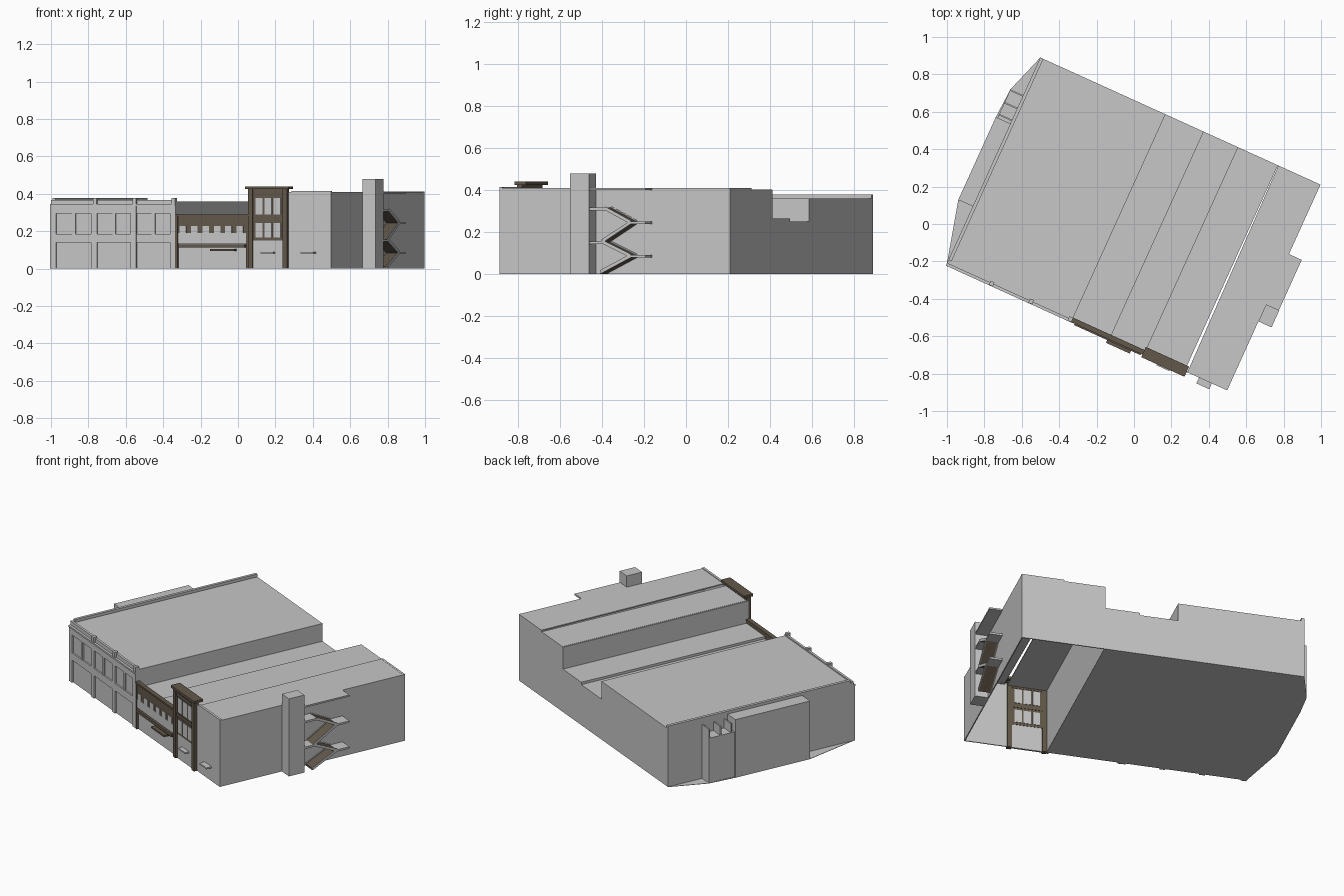
import bpy, bmesh, math
from mathutils import Matrix, Vector

if "Cube" in bpy.data.objects:
    bpy.data.objects.remove(bpy.data.objects["Cube"])

# Local frame: u runs along the street front, v runs to the back, z is up
FRAME = Matrix.Translation((-1.0, -0.21, 0)) @ Matrix.Rotation(math.radians(-24.4), 4, 'Z')
U, V = 1.645, 1.208
A, B, C, D = 0.735, 0.957, 1.165, 1.395   # party lines between the buildings


def material(name, rgb):
    m = bpy.data.materials.new(name)
    m.diffuse_color = (*rgb, 1)
    m.use_nodes = True
    m.node_tree.nodes["Principled BSDF"].inputs["Base Color"].default_value = m.diffuse_color
    return m


GREY = material("light grey", (0.57, 0.57, 0.57))
BROWN = material("dark brown", (0.125, 0.098, 0.07))


def finish(name, bm, mats):
    bmesh.ops.recalc_face_normals(bm, faces=bm.faces)
    bm.transform(FRAME)
    me = bpy.data.meshes.new(name)
    bm.to_mesh(me)
    bm.free()
    for m in mats:
        me.materials.append(m)
    ob = bpy.data.objects.new(name, me)
    bpy.context.collection.objects.link(ob)
    return ob


def boxes(name, items, mat=GREY):
    """Each item is u0, u1, v0, v1, z0, z1."""
    bm = bmesh.new()
    for u0, u1, v0, v1, z0, z1 in items:
        mtx = Matrix.Translation(((u0 + u1) / 2, (v0 + v1) / 2, (z0 + z1) / 2)) \
            @ Matrix.Diagonal((u1 - u0, v1 - v0, z1 - z0, 1))
        bmesh.ops.create_cube(bm, size=1, matrix=mtx)
    return finish(name, bm, [mat])


def prism(bm, pts, shift):
    """Extrude a closed outline by a vector."""
    f = bm.faces.new([bm.verts.new(p) for p in pts])
    r = bmesh.ops.extrude_face_region(bm, geom=[f], use_keep_orig=True)
    bmesh.ops.translate(bm, vec=Vector(shift),
                        verts=[g for g in r['geom'] if isinstance(g, bmesh.types.BMVert)])


def slab(name, pts, z, t):
    bm = bmesh.new()
    prism(bm, [(u, v, z) for u, v in pts], (0, 0, t))
    return finish(name, bm, [GREY])


# Left building and the two low middle buildings
boxes("left_building", [(0, A, 0, V, 0, 0.36)])
boxes("low_building_left", [(A, B, 0, V, 0, 0.25)])
boxes("low_building_right", [(B, C, 0, V, 0, 0.265)])

# Right buildings: hollow shells, open below
T = 0.006
boxes("tall_building_walls", [
    (C - T, C, 0, V, 0, 0.40),
    (C, U, V - T, V, 0, 0.40),
    (U - T, U, 0, V, 0, 0.41),
    (D, U, 0, T, 0, 0.41)])
boxes("tower_building_roof", [(C, D, 0, V, 0.395, 0.402)])
slab("right_building_roof", [(D + 0.016, 0.012), (U, 0), (U, V), (D + 0.003, V)], 0.403, 0.007)
boxes("right_roof_curbs", [(D + 0.016, U, 0, 0.014, 0.40, 0.414),
                           (D + 0.004, U, V - 0.012, V, 0.40, 0.411)])

# Left building roof edge
boxes("left_roof_parapet", [(0, 0.018, 0.02, V, 0.36, 0.378)])
boxes("front_parapet", [(0, A, 0, 0.014, 0.36, 0.368)])
boxes("parapet_posts", [(u - 0.022, u, -0.012, 0.012, 0.335, 0.378)
                        for u in (0.274, 0.505, A)])

# Left facade relief: piers, bands, mullions
rights = (0.033, 0.274, 0.505, A)
boxes("facade_piers", [(u - 0.033, u, -0.01, 0, 0, 0.335) for u in rights])
boxes("facade_bands", [(0, A, -0.009, 0, 0.14, 0.185),
                       (0, A, -0.009, 0, 0.295, 0.335),
                       (0, A, -0.014, 0, 0.335, 0.345)])
mullions = []
for a, b in zip(rights, rights[1:]):
    gap = (b - 0.033 - a) / 2
    mullions.append((a + gap - 0.01, a + gap + 0.01, -0.007, 0, 0.185, 0.295))
boxes("upper_mullions", mullions)

# Left side annex, stair fins and ground plate
boxes("side_annex", [(-0.085, 0, 0.334, 0.82, 0, 0.36)])
boxes("side_annex_low_part", [(-0.075, 0, 0.82, 0.987, 0, 0.28)])
boxes("side_annex_fins", [(-0.075, 0, v, v + 0.008, 0.28, 0.335) for v in (0.835, 0.905, 0.979)])
slab("ground_plate", [(0, 0), (-0.085, 0.334), (-0.085, 0.82), (-0.075, 0.987), (0, V)], 0, 0.002)

# Middle facade: brown upper storey with windows, ledge and side posts
boxes("middle_upper_wall", [(A, C, -0.008, 0.012, 0.19, 0.285)], BROWN)
boxes("middle_cornice", [(A, C, -0.013, 0.014, 0.28, 0.29)], BROWN)
boxes("middle_windows", [(A + 0.025 + i * 0.067, A + 0.063 + i * 0.067, -0.011, 0, 0.165, 0.228)
                         for i in range(6)])
boxes("middle_sill_band", [(A + 0.015, C - 0.015, -0.011, 0, 0.135, 0.19)])
boxes("middle_ledge", [(A + 0.02, C - 0.02, -0.02, 0, 0.112, 0.13)], BROWN)
boxes("middle_posts", [(A, A + 0.014, -0.012, 0, 0, 0.29),
                       (C - 0.014, C, -0.012, 0, 0, 0.29)], BROWN)
boxes("middle_canopy", [(0.95, 1.09, -0.036, 0, 0.094, 0.104)], BROWN)

# Tower facade: brown frame, two rows of three windows, pale shopfront
boxes("tower_wall", [(C, D, -0.008, 0.006, 0.15, 0.43)], BROWN)
boxes("tower_posts", [(C, C + 0.026, -0.02, 0.008, 0, 0.43),
                      (D - 0.026, D, -0.02, 0.008, 0, 0.43)], BROWN)
boxes("tower_bands", [(C, D, -0.012, 0.008, z, z + 0.02) for z in (0.26, 0.385)], BROWN)
boxes("tower_cornice", [(C - 0.012, D + 0.012, -0.028, 0.032, 0.425, 0.44)], BROWN)
windows = []
for i in range(3):
    u = C + 0.04 + i * 0.053
    windows += [(u, u + 0.042, -0.011, 0.009, 0.165, 0.245),
                (u, u + 0.042, -0.011, 0.009, 0.29, 0.378)]
boxes("tower_windows", windows)
boxes("tower_shopfront", [(C + 0.026, D - 0.026, -0.008, 0.004, 0, 0.15)])

# Small door canopies
boxes("door_canopies", [(1.245, 1.32, -0.034, 0, 0.081, 0.09),
                        (1.48, 1.555, -0.034, 0, 0.081, 0.09)])

# Chimney and escape stair on the right wall
boxes("chimney", [(U, U + 0.077, 0.405, 0.505, 0, 0.48)])
boxes("stair_canopy", [(U, U + 0.075, 0.505, 0.80, 0.40, 0.41)])
boxes("stair_landings", [(U, U + 0.075, v0, v1, z - 0.012, z) for v0, v1, z in (
    (0.505, 0.587, 0.316), (0.72, 0.80, 0.25), (0.505, 0.575, 0.156), (0.72, 0.80, 0.09))])
flights = [((0.587, 0.316), (0.72, 0.25)), ((0.72, 0.25), (0.565, 0.156)),
           ((0.575, 0.156), (0.72, 0.09)), ((0.72, 0.09), (0.56, 0.012))]


def sloped(name, spans, low, high, mat):
    bm = bmesh.new()
    for (v0, z0), (v1, z1) in flights:
        for u0, u1 in spans:
            prism(bm, [(u0, v0, z0 + low), (u0, v1, z1 + low),
                       (u0, v1, z1 + high), (u0, v0, z0 + high)], (u1 - u0, 0, 0))
    finish(name, bm, [mat])


sloped("stair_flights", [(U + 0.004, U + 0.071)], -0.012, 0, BROWN)
sloped("stair_stringers", [(U, U + 0.004), (U + 0.071, U + 0.075)], -0.012, 0.006, GREY)
